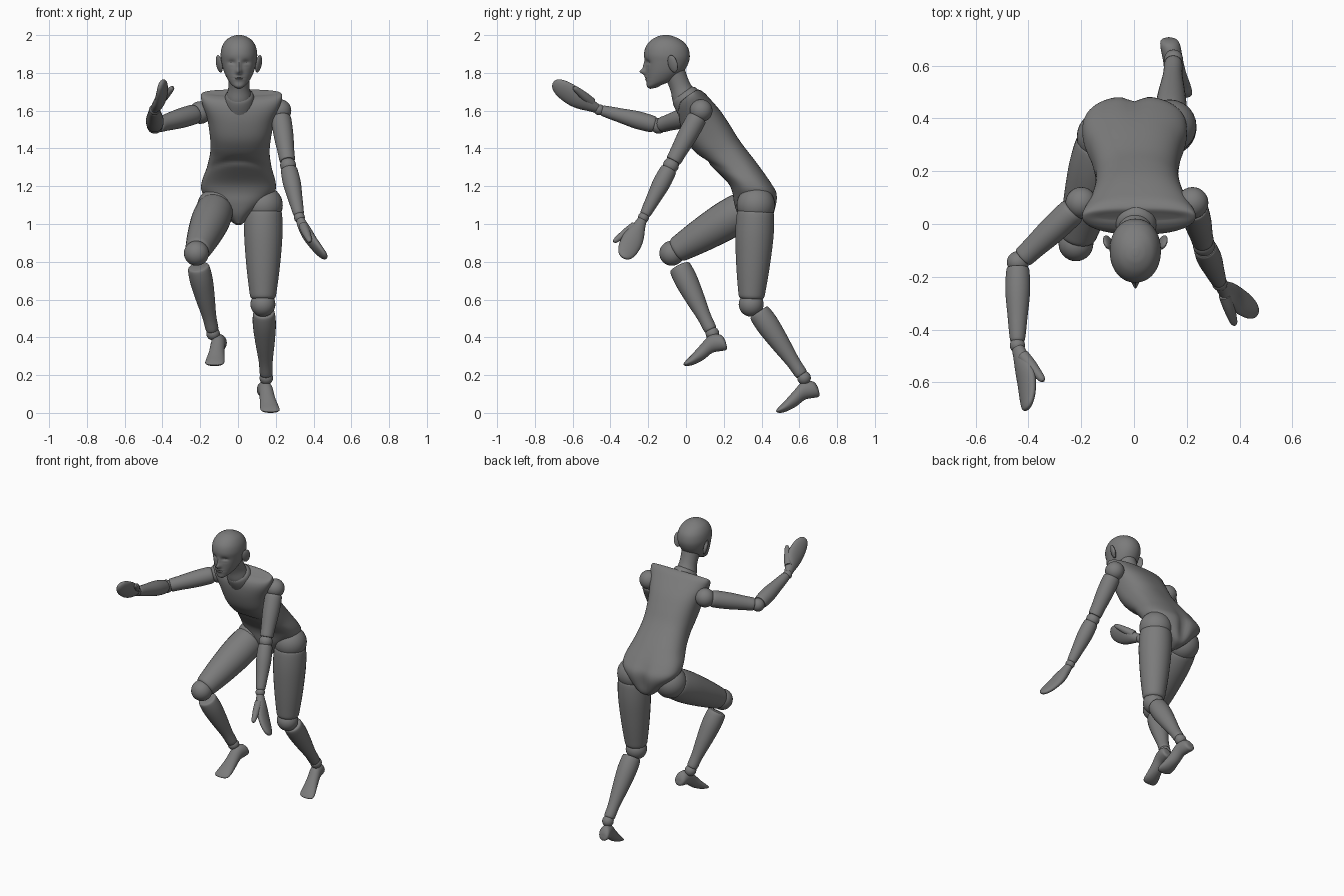
import bpy, bmesh, math
from mathutils import Vector

if "Cube" in bpy.data.objects:
    bpy.data.objects.remove(bpy.data.objects["Cube"], do_unlink=True)

grey = bpy.data.materials.new("matte grey")
grey.use_nodes = True
COLOUR = (0.2, 0.2, 0.2, 1)
grey.diffuse_color = COLOUR
grey.node_tree.nodes["Principled BSDF"].inputs["Base Color"].default_value = COLOUR


def finish(name, bm, angle=40):
    bmesh.ops.recalc_face_normals(bm, faces=bm.faces)
    mesh = bpy.data.meshes.new(name)
    bm.to_mesh(mesh)
    bm.free()
    mesh.materials.append(grey)
    ob = bpy.data.objects.new(name, mesh)
    bpy.context.collection.objects.link(ob)
    bpy.ops.object.select_all(action='DESELECT')
    ob.select_set(True)
    bpy.context.view_layer.objects.active = ob
    bpy.ops.object.shade_smooth_by_angle(angle=math.radians(angle))
    return ob


def spline(p, t):
    """Smooth interpolation through four neighbouring vectors."""
    a, b, c, d = p
    return b + 0.5 * t * ((c - a) + t * ((2*a - 5*b + 4*c - d) + t * (3*b - a - 3*c + d)))


def loft(name, rows, sides=32, steps=4, power=2.0, deform=None):
    """Skin oval sections, each given as (centre, half width, half depth) vectors."""
    n, dense = len(rows), []
    for i in range(n - 1):
        near = [rows[min(max(i + k, 0), n - 1)] for k in (-1, 0, 1, 2)]
        dense += [[spline([r[j] for r in near], s / steps) for j in range(3)]
                  for s in range(steps)]
    dense.append(rows[-1])
    bm, rings = bmesh.new(), []
    for c, u, v in dense:
        ring = []
        for k in range(sides):
            a = math.tau * k / sides
            x, y = [math.copysign(abs(f(a)) ** (2 / power), f(a)) for f in (math.cos, math.sin)]
            p = c + u * x + v * y
            ring.append(bm.verts.new(deform(p) if deform else p))
        rings.append(ring)
    for r, q in zip(rings, rings[1:]):
        for k in range(sides):
            m = (k + 1) % sides
            bm.faces.new((r[k], r[m], q[m], q[k]))
    bm.faces.new(rings[0])
    bm.faces.new(rings[-1])
    return finish(name, bm)


def limb(name, a, b, profile):
    """Round segment from a to b with (fraction, radius) pairs."""
    a, b = Vector(a), Vector(b)
    d = (b - a).normalized()
    u = d.orthogonal().normalized()
    v = d.cross(u)
    return loft(name, [(a.lerp(b, t), u * r, v * r) for t, r in profile], 28)


def ball(name, centre, radius, scale=(1, 1, 1), turn=(0, 0, 0)):
    bm = bmesh.new()
    bmesh.ops.create_uvsphere(bm, u_segments=28, v_segments=16, radius=radius)
    ob = finish(name, bm)
    ob.location, ob.scale, ob.rotation_euler = centre, scale, turn


def sections(table, x_of=lambda y: 0.0):
    """Rows from (y1, z1, y2, z2, half width): two opposite points in the side plane."""
    rows = []
    for y1, z1, y2, z2, w in table:
        p, q = Vector((0, y1, z1)), Vector((0, y2, z2))
        c = (p + q) / 2
        c.x = x_of(c.y)
        rows.append((c, Vector((w, 0, 0)), (p - q) / 2))
    return rows


def bump(*pairs):
    return math.exp(-sum((d / s) ** 2 for d, s in pairs))


# Torso: one shell from crotch to shoulders, with a seat cleft and rib arch
def torso_shape(p):
    if p.y > 0.34:
        p.y -= 0.022 * bump((p.x, 0.035), (p.z - 1.12, 0.1))
    elif p.z < 1.45:
        arch = 1.335 - 1.5 * p.x ** 2
        p.y += 0.014 * bump((p.z - arch, 0.018), (p.x, 0.13))
    return p


loft("torso", sections([
    (.31, 1.0, .39, .995, .015), (.275, 1.05, .455, 1.02, .06),
    (.255, 1.11, .48, 1.09, .13), (.245, 1.17, .483, 1.16, .19),
    (.22, 1.22, .45, 1.22, .196), (.155, 1.285, .385, 1.31, .172),
    (.095, 1.34, .315, 1.40, .158), (.04, 1.39, .275, 1.455, .158),
    (-.005, 1.45, .235, 1.52, .165), (-.032, 1.53, .185, 1.595, .18),
    (-.04, 1.60, .125, 1.665, .205), (-.03, 1.645, .09, 1.70, .215),
    (-.005, 1.67, .06, 1.712, .205), (.015, 1.68, .04, 1.70, .15),
], lambda y: max(0, .02 - .05 * y)), 64, 5, 2.5, torso_shape)

# Neck and head
limb("neck_base", (.008, .03, 1.625), (.008, -.018, 1.692),
     [(0, .085), (.5, .08), (.85, .072), (1, .06)])
limb("neck", (.005, -.008, 1.67), (.005, -.06, 1.80),
     [(0, .066), (.12, .064), (.4, .056), (.7, .055), (1, .058)])


def face_shape(p):
    if p.y > -0.12:
        return p
    x, z = p.x - .005, p.z
    p.y -= .030 * bump((x, .014), (z - 1.806, .016))       # nose tip
    p.y -= .012 * bump((x, .011), (z - 1.835, .025))       # nose bridge
    p.y += .014 * bump((abs(x) - .038, .02), (z - 1.852, .016))   # eye sockets
    p.y -= .007 * bump((abs(x) - .038, .015), (z - 1.844, .008))  # eyelids
    p.y -= .009 * bump((x, .022), (z - 1.772, .012))       # lips
    p.y += .007 * bump((x, .026), (z - 1.772, .003))       # mouth line
    return p


loft("head", sections([
    (-.19, 1.715, -.155, 1.722, .012), (-.206, 1.727, -.12, 1.74, .034),
    (-.209, 1.75, -.07, 1.76, .053), (-.211, 1.785, -.035, 1.785, .07),
    (-.213, 1.82, -.01, 1.81, .082), (-.217, 1.86, .012, 1.85, .092),
    (-.222, 1.90, .02, 1.89, .097), (-.212, 1.94, .01, 1.935, .09),
    (-.185, 1.973, -.02, 1.97, .07), (-.15, 1.993, -.06, 1.991, .04),
    (-.12, 2.0, -.09, 2.0, .012),
], lambda y: .005), 96, 8, 2.1, face_shape)
for side, s in (("left", 1), ("right", -1)):
    ball(side + "_ear", (.005 + s * .104, -.07, 1.848), .05,
         (.25, .55, .95), (.15, s * .25, s * -.5))


# Arms
def hand(side, wrist, tip, across, thumb_base, thumb_tip, curl):
    wrist, tip = Vector(wrist), Vector(tip)
    d = (tip - wrist).normalized()
    w = Vector(across)
    w = (w - d * w.dot(d)).normalized()
    n = d.cross(w)
    shape = [(0, .024, .022), (.15, .033, .028), (.35, .05, .03), (.55, .057, .026),
             (.78, .052, .022), (.92, .038, .017), (.98, .022, .011), (1, .008, .005)]
    loft(side + "_hand", [(wrist.lerp(tip, t) + n * curl * (t * t - t), w * a, n * b)
                          for t, a, b in shape], 28)
    limb(side + "_thumb", thumb_base, thumb_tip,
         [(0, .024), (.35, .023), (.7, .018), (.92, .013), (1, .005)])


def arm(side, shoulder, elbow, wrist):
    ball(side + "_shoulder", shoulder, .06)
    limb(side + "_upper_arm", shoulder, elbow,
         [(.12, .045), (.17, .053), (.45, .052), (.75, .044), (.9, .041), (.92, .034)])
    ball(side + "_elbow", elbow, .042)
    limb(side + "_forearm", elbow, wrist,
         [(.07, .036), (.1, .044), (.35, .047), (.65, .038), (.92, .029), (.95, .022)])
    ball(side + "_wrist", wrist, .029)


arm("right", (-.2, .08, 1.59), (-.44, -.145, 1.52), (-.442, -.46, 1.605))
hand("right", (-.442, -.465, 1.608), (-.405, -.702, 1.75), (.45, .4, .8),
     (-.42, -.5, 1.645), (-.343, -.595, 1.725), .07)
arm("left", (.222, .08, 1.60), (.265, -.08, 1.31), (.325, -.225, 1.035))
hand("left", (.327, -.23, 1.025), (.468, -.33, .82), (0, -.88, .47),
     (.345, -.27, .99), (.382, -.383, .905), -.05)


# Legs
def leg(side, hip, knee, shin_top, ankle, heel_x, toe_x, dy, dz):
    ball(side + "_hip", hip, .102)
    limb(side + "_thigh", hip, knee,
         [(.06, .088), (.09, .099), (.3, .102), (.6, .09), (.85, .074), (.93, .066), (.95, .05)])
    ball(side + "_knee", knee, .066)
    limb(side + "_shin", shin_top, ankle,
         [(0, .048), (.03, .058), (.2, .061), (.45, .052), (.75, .037), (.93, .034), (.95, .024)])
    ball(side + "_ankle", ankle, .036)
    table = [(.213, .365, .218, .345, .012), (.205, .39, .212, .333, .03),
             (.18, .415, .19, .328, .038), (.125, .41, .14, .318, .038),
             (.075, .358, .095, .283, .041), (.03, .308, .045, .257, .049),
             (.005, .283, .01, .248, .05), (-.008, .268, -.006, .25, .04),
             (-.013, .26, -.012, .253, .02)]
    moved = [(a + dy, b + dz, c + dy, d + dz, w) for a, b, c, d, w in table]
    loft(side + "_foot", sections(
        moved, lambda y: toe_x + (heel_x - toe_x) * (y - dy) / .2), 28)


leg("right", (-.115, .33, 1.09), (-.22, -.075, .845), (-.21, -.035, .775),
    (-.132, .14, .42), -.095, -.125, 0, 0)
leg("left", (.135, .37, 1.10), (.132, .345, .575), (.137, .385, .535),
    (.15, .625, .185), .135, .172, .49, -.248)
